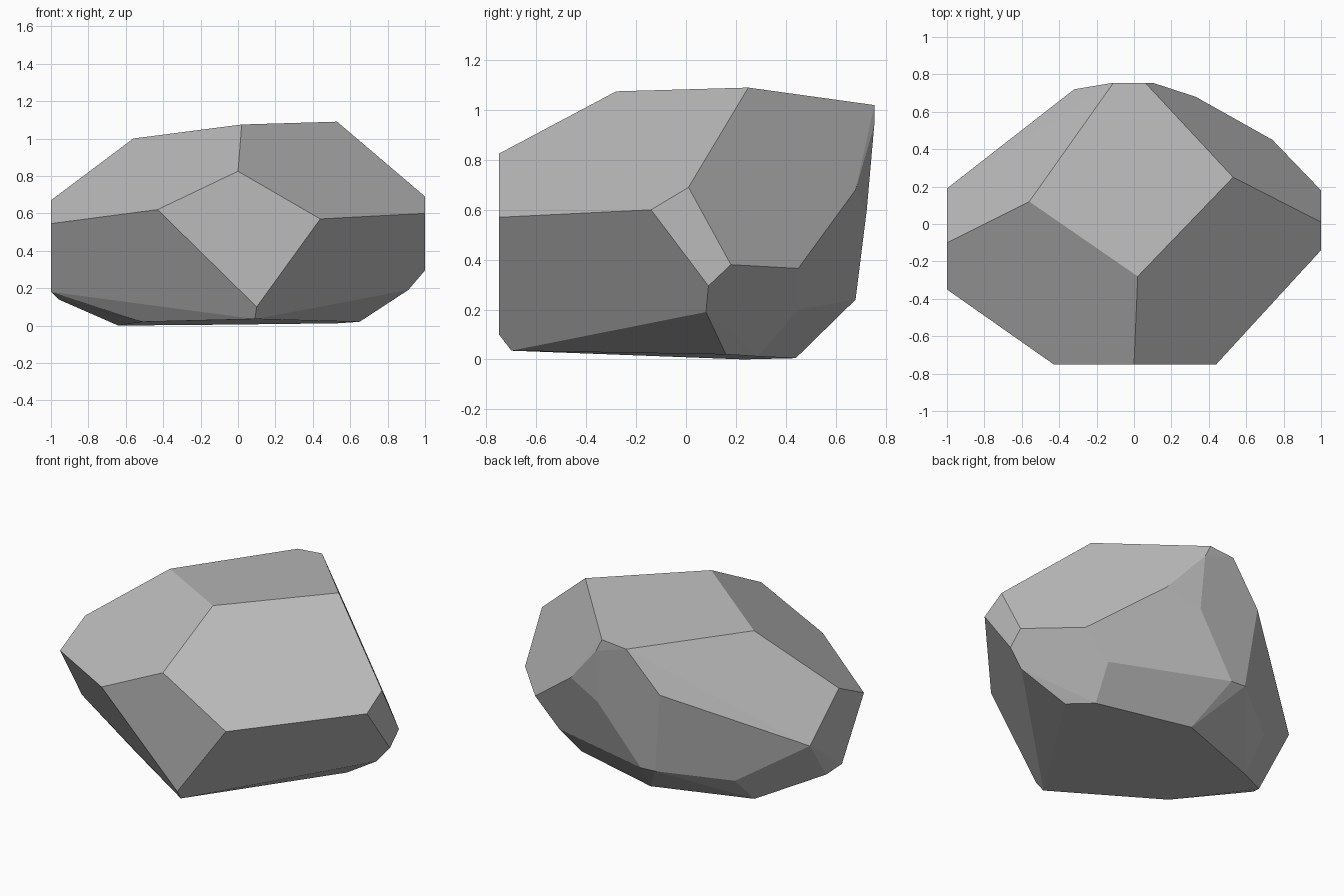
import bpy, bmesh, math

if "Cube" in bpy.data.objects:
    bpy.data.objects.remove(bpy.data.objects["Cube"])

# Corners of the faceted boulder, ring by ring
top = [(-.56, .12, 1.0), (.02, -.28, 1.075), (.53, .25, 1.09),
       (.06, .755, 1.02), (-.11, .755, 1.005)]
front = [(0, -.75, .825), (.44, -.75, .57), (.10, -.75, .10), (-.43, -.75, .62)]
right = [(1, .01, .69), (1, -.14, .60), (1, .09, .295), (1, .18, .38), (.91, .08, .19)]
left = [(-1, -.10, .67), (-1, -.35, .545), (-1, -.13, .18), (-1, .19, .415), (-.96, -.03, .14)]
back = [(.10, .755, .94), (.33, .68, .68), (.74, .45, .365), (.11, .725, .60),
        (-.32, .72, .757), (-.26, .68, .245), (-.16, .68, .24), (-.63, .41, .18), (.57, .45, .20)]
base = [(.09, -.70, .035), (-.51, -.30, .02), (-.64, .23, 0), (-.06, .44, .005),
        (.53, .29, .012), (.65, .16, .02)]

# Wrap the corners in a hull and merge nearly coplanar triangles into flat facets
bm = bmesh.new()
for p in top + front + right + left + back + base:
    bm.verts.new(p)
bmesh.ops.convex_hull(bm, input=bm.verts[:])
loose = [v for v in bm.verts if not v.link_faces]
bmesh.ops.delete(bm, geom=loose, context='VERTS')
bmesh.ops.dissolve_limit(bm, angle_limit=math.radians(4), verts=bm.verts[:], edges=bm.edges[:])
bmesh.ops.recalc_face_normals(bm, faces=bm.faces[:])

mesh = bpy.data.meshes.new("boulder")
bm.to_mesh(mesh)
bm.free()
boulder = bpy.data.objects.new("boulder", mesh)
bpy.context.collection.objects.link(boulder)

# Plain stone grey
stone = bpy.data.materials.new("stone_grey")
stone.diffuse_color = (.5, .5, .5, 1)
stone.use_nodes = True
stone.node_tree.nodes["Principled BSDF"].inputs["Base Color"].default_value = stone.diffuse_color
mesh.materials.append(stone)
